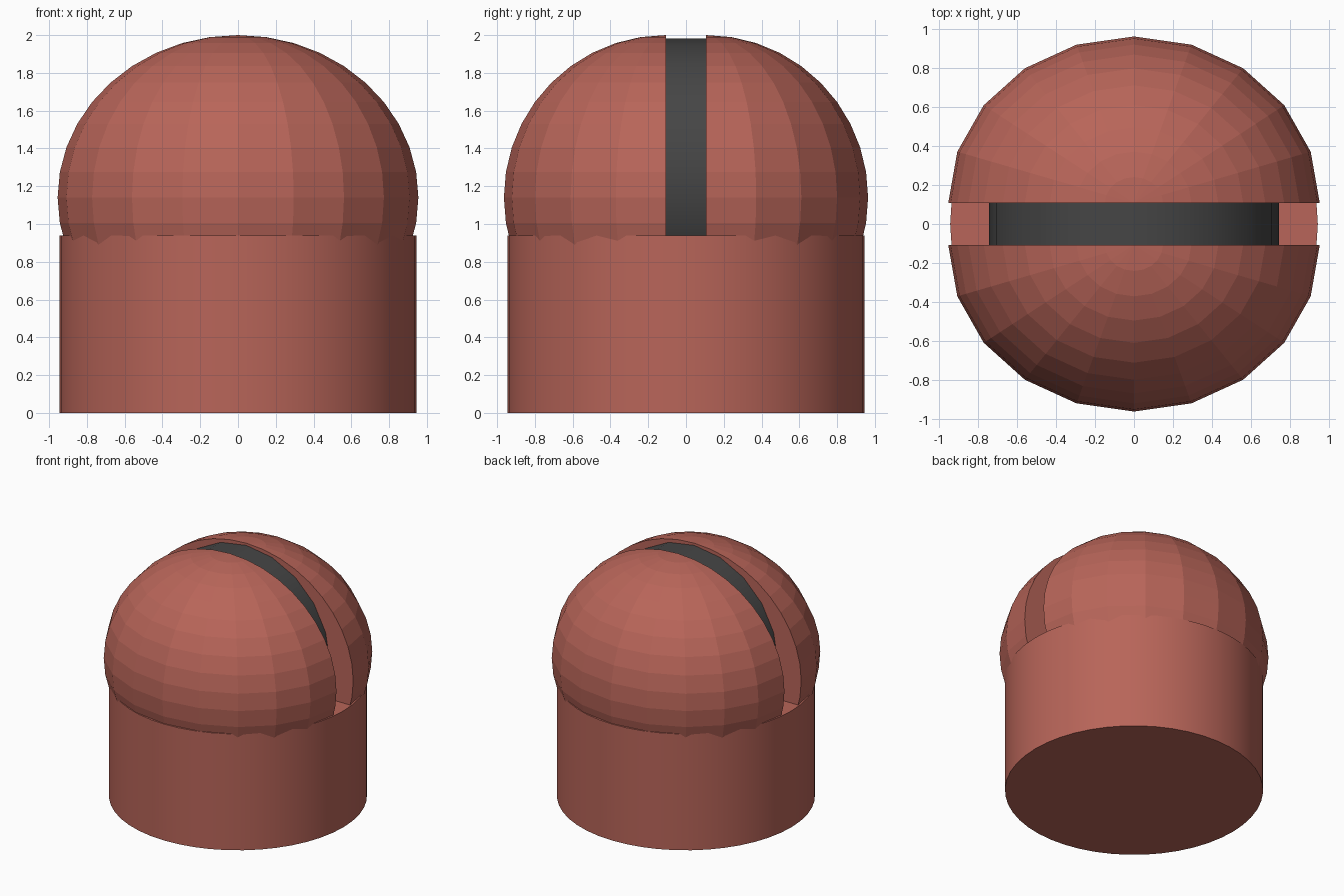
import bpy, bmesh, math
from mathutils import Matrix

if "Cube" in bpy.data.objects:
    bpy.data.objects.remove(bpy.data.objects["Cube"])

GAP = 0.107  # half width of the slot


def material(name, rgb):
    m = bpy.data.materials.new(name)
    m.diffuse_color = (*rgb, 1)
    m.use_nodes = True
    m.node_tree.nodes["Principled BSDF"].inputs["Base Color"].default_value = m.diffuse_color
    return m


red = material("brick_red", (0.48, 0.13, 0.10))
dark = material("dark_grey", (0.06, 0.06, 0.06))


# faceted half ellipsoid, sliced flat on the slot side and capped
def dome_half(name, side):
    bm = bmesh.new()
    bmesh.ops.create_uvsphere(bm, u_segments=20, v_segments=20, radius=1)
    bmesh.ops.bisect_plane(bm, geom=bm.verts[:] + bm.edges[:] + bm.faces[:], dist=1e-5,
                           plane_co=(0, 0, 0), plane_no=(0, side, 0), clear_inner=True)
    bmesh.ops.holes_fill(bm, edges=[e for e in bm.edges if e.is_boundary], sides=0)
    bmesh.ops.transform(bm, verts=bm.verts, matrix=Matrix.Translation((0, side * GAP, 1.14))
                        @ Matrix.Diagonal((0.955, 0.857, 0.86, 1)))
    bmesh.ops.recalc_face_normals(bm, faces=bm.faces)
    mesh = bpy.data.meshes.new(name)
    bm.to_mesh(mesh)
    bm.free()
    ob = bpy.data.objects.new(name, mesh)
    bpy.context.collection.objects.link(ob)
    mesh.materials.append(red)


# smooth-sided cylinder
def drum(name, sides, radius, depth, loc, rot, mat):
    bpy.ops.mesh.primitive_cylinder_add(vertices=sides, radius=radius, depth=depth,
                                        location=loc, rotation=rot)
    ob = bpy.context.object
    ob.name = name
    ob.data.materials.append(mat)
    bpy.ops.object.shade_smooth_by_angle(angle=math.radians(30))


# round base, whose top is the slot floor
drum("base", 48, 0.945, 0.94, (0, 0, 0.47), (0, 0, 0), red)

# split dome
dome_half("dome_front", -1)
dome_half("dome_back", 1)

# dark disc standing in the slot
drum("slot_disc", 20, 0.745, 2 * GAP, (0, 0, 1.237), (math.pi / 2, 0, 0), dark)
